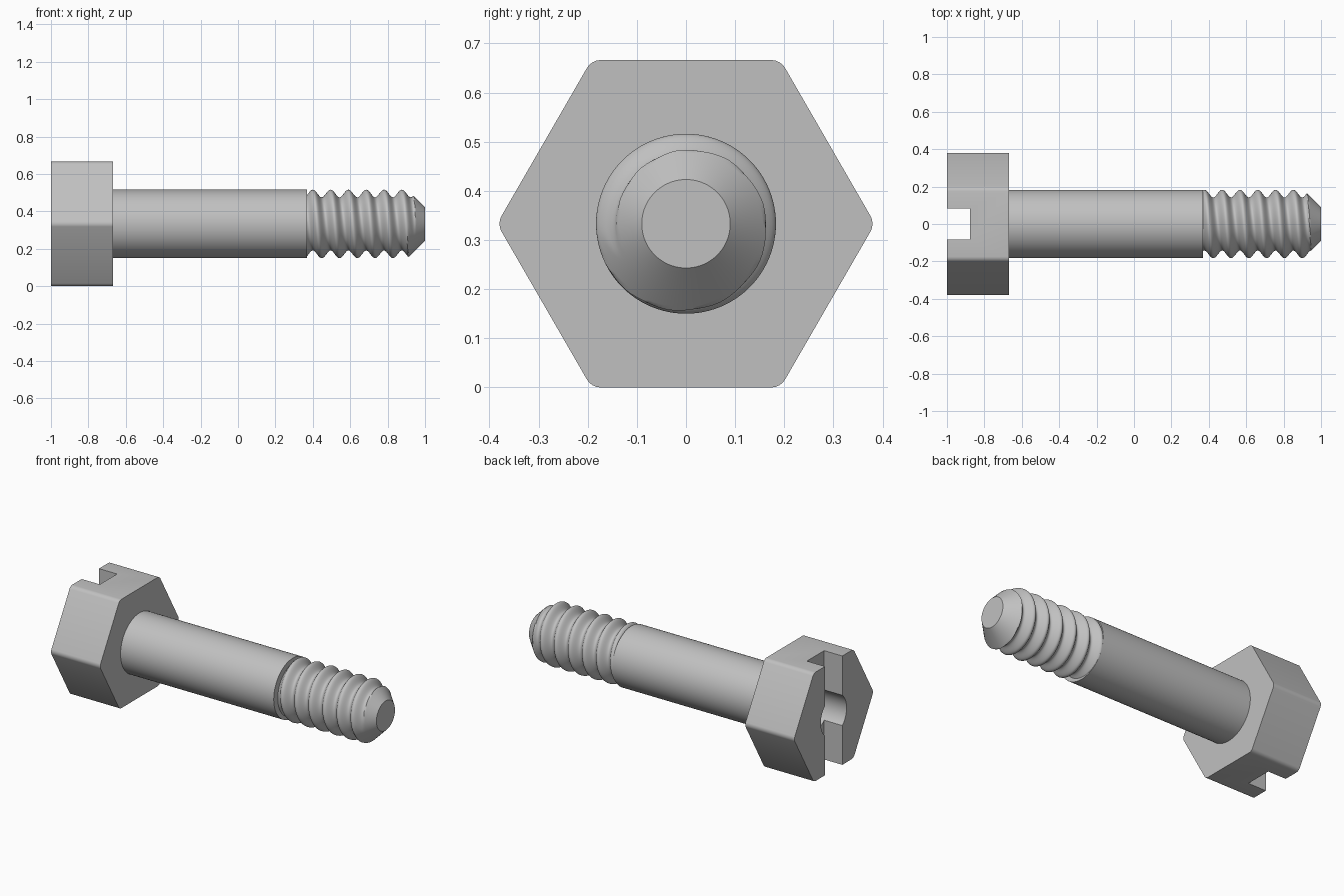
import bpy, bmesh, math
from mathutils import Matrix

if "Cube" in bpy.data.objects:
    bpy.data.objects.remove(bpy.data.objects["Cube"], do_unlink=True)

AXIS_Z = 0.333          # height of the bolt axis
SHANK_R = 0.183
HEAD_END, SHANK_END, TIP = -0.667, 0.37, 1.0

steel = bpy.data.materials.new("grey steel")
steel.use_nodes = True
grey = (0.53, 0.53, 0.53, 1)
steel.diffuse_color = grey
steel.node_tree.nodes["Principled BSDF"].inputs["Base Color"].default_value = grey


def make(name, bm, smooth=None):
    bmesh.ops.recalc_face_normals(bm, faces=bm.faces)
    mesh = bpy.data.meshes.new(name)
    bm.to_mesh(mesh)
    bm.free()
    obj = bpy.data.objects.new(name, mesh)
    bpy.context.collection.objects.link(obj)
    mesh.materials.append(steel)
    obj.location.z = AXIS_Z
    bpy.ops.object.select_all(action='DESELECT')
    obj.select_set(True)
    bpy.context.view_layer.objects.active = obj
    if smooth:
        bpy.ops.object.shade_smooth_by_angle(angle=math.radians(smooth))
    return obj


def prism(x0, x1, radius, sides):
    """Closed prism along x with a corner on the y axis."""
    bm = bmesh.new()
    ring = [2 * math.pi * i / sides for i in range(sides)]
    face = bm.faces.new([bm.verts.new((x0, radius * math.cos(a), radius * math.sin(a)))
                         for a in ring])
    ext = bmesh.ops.extrude_face_region(bm, geom=[face], use_keep_orig=True)
    moved = [g for g in ext["geom"] if isinstance(g, bmesh.types.BMVert)]
    bmesh.ops.translate(bm, verts=moved, vec=(x1 - x0, 0, 0))
    return bm


def cut(target, cutter):
    cutter.hide_render = True
    mod = target.modifiers.new("cut", 'BOOLEAN')
    mod.operation, mod.solver, mod.object = 'DIFFERENCE', 'EXACT', cutter
    bpy.ops.object.select_all(action='DESELECT')
    target.select_set(True)
    bpy.context.view_layer.objects.active = target
    bpy.ops.object.modifier_apply(modifier=mod.name)
    bpy.data.objects.remove(cutter, do_unlink=True)


# Hexagonal head with softened corners
bm = prism(-1, HEAD_END, AXIS_Z / math.cos(math.pi / 6), 6)
corners = [e for e in bm.edges if abs(e.verts[0].co.x - e.verts[1].co.x) > 0.1]
bmesh.ops.bevel(bm, geom=corners, offset=0.0173, segments=4, profile=0.5, affect='EDGES')
head = make("hex_head", bm)

# Screwdriver slot and round centre recess
bm = bmesh.new()
bmesh.ops.create_cube(bm, size=1, matrix=Matrix.Translation((-1, 0, 0))
                      @ Matrix.Diagonal((0.246, 0.167, 1, 1)))
cut(head, make("slot_cutter", bm))
cut(head, make("recess_cutter", prism(-1.1, -0.75, 0.125, 48)))
bpy.ops.object.shade_smooth_by_angle(angle=math.radians(25))

# Plain shank
make("shank", prism(HEAD_END - 0.01, SHANK_END, SHANK_R, 96), 30)

# Threaded end: a right-handed helical grid clipped to the thread length and tip cone
PITCH, CREST, DEPTH = 0.0952, 0.40, 0.041
ROWS, COLS = 20, 96
turns = math.ceil((TIP - SHANK_END) / PITCH) + 1
bm = bmesh.new()
grid = []
for k in range(-2 * ROWS, turns * ROWS):
    row = []
    for j in range(COLS + 1):
        a = 2 * math.pi * j / COLS
        x = CREST + PITCH * (k / ROWS + j / COLS)
        x = min(max(x, SHANK_END), TIP)
        phase = (x - CREST) / PITCH - j / COLS
        wave = (1 + math.cos(2 * math.pi * phase)) / 2
        r = min(SHANK_R - DEPTH * (1 - wave), 0.09 + TIP - x)
        row.append(bm.verts.new((x, -r * math.sin(a), r * math.cos(a))))
    grid.append(row)
for low, high in zip(grid, grid[1:]):
    for j in range(COLS):
        bm.faces.new((low[j], low[j + 1], high[j + 1], high[j]))
bmesh.ops.remove_doubles(bm, verts=bm.verts, dist=0.0002)
bmesh.ops.holes_fill(bm, edges=[e for e in bm.edges if e.is_boundary], sides=0)
make("threaded_tip", bm, 35)
